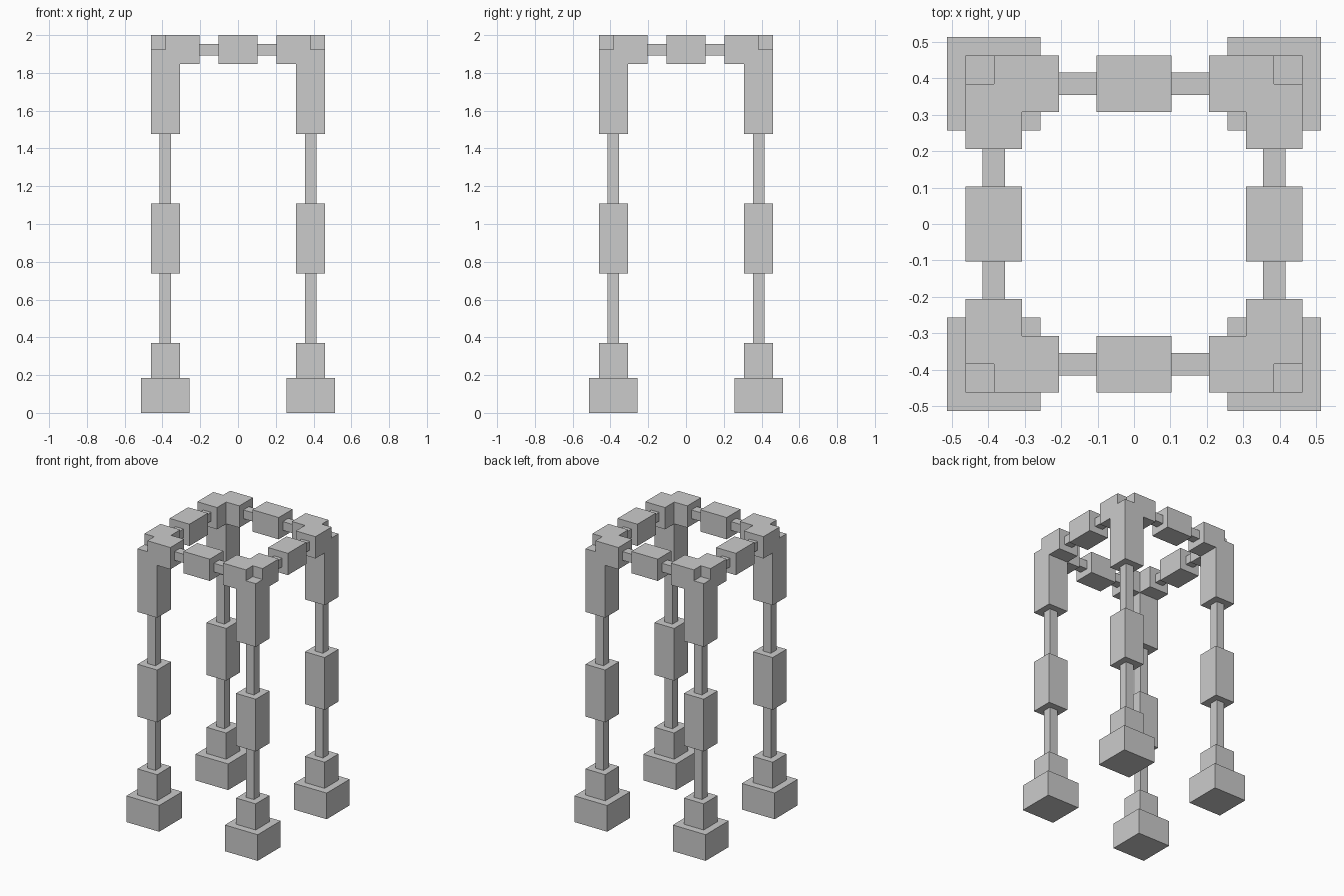
import bpy

if "Cube" in bpy.data.objects:
    bpy.data.objects.remove(bpy.data.objects["Cube"])

U = 1 / 39          # modelling unit
C = 15 * U          # centre line of legs and beams
TOP = 75 * U        # centre height of the top beams
W = 3 * U           # half width of thick blocks
T = 1.2 * U         # half width of thin rods
S = 72 * U / 5      # length of one leg section


def box(name, x0, x1, y0, y1, z0, z1):
    bpy.ops.mesh.primitive_cube_add(
        size=1, location=((x0 + x1) / 2, (y0 + y1) / 2, (z0 + z1) / 2))
    ob = bpy.context.object
    ob.name = name
    ob.scale = (x1 - x0, y1 - y0, z1 - z0)
    bpy.ops.object.transform_apply(location=True, rotation=True, scale=True)
    return ob


def mirror(ob, x, y):
    m = ob.modifiers.new("mirror", 'MIRROR')
    m.use_axis = (x, y, False)
    m.use_clip = False
    m.use_mirror_merge = False


def leg_block(name, half, z0, z1):
    return box(name, C - half, C + half, C - half, C + half, z0, z1)


# Legs: foot, ankle, rods and middle block
for name, half, z0, z1 in [
    ("foot", 5 * U, 0, S / 2),
    ("ankle_block", W, S / 2, S),
    ("lower_leg_rod", T, S, 2 * S),
    ("middle_leg_block", W, 2 * S, 3 * S),
    ("upper_leg_rod", T, 3 * S, 4 * S),
]:
    mirror(leg_block(name, half, z0, z1), True, True)

# Corner: three arms merged, leaving a small notch at the outer top corner
corner = leg_block("corner_bracket", W, 4 * S, TOP)
arms = [
    box("arm_x", 8 * U, C, C - W, C + W, TOP - W, TOP + W),
    box("arm_y", C - W, C + W, 8 * U, C, TOP - W, TOP + W),
]
for arm in arms:
    b = corner.modifiers.new("join", 'BOOLEAN')
    b.operation = 'UNION'
    b.solver = 'EXACT'
    b.object = arm
    bpy.context.view_layer.objects.active = corner
    bpy.ops.object.modifier_apply(modifier=b.name)
    bpy.data.objects.remove(arm)
mirror(corner, True, True)

# Top beams: centre blocks and thin rods
mirror(box("front_back_beam_block", -4 * U, 4 * U, C - W, C + W, TOP - W, TOP + W), False, True)
mirror(box("side_beam_block", C - W, C + W, -4 * U, 4 * U, TOP - W, TOP + W), True, False)
mirror(box("front_back_beam_rod", 4 * U, 8 * U, C - T, C + T, TOP - T, TOP + T), True, True)
mirror(box("side_beam_rod", C - T, C + T, 4 * U, 8 * U, TOP - T, TOP + T), True, True)
